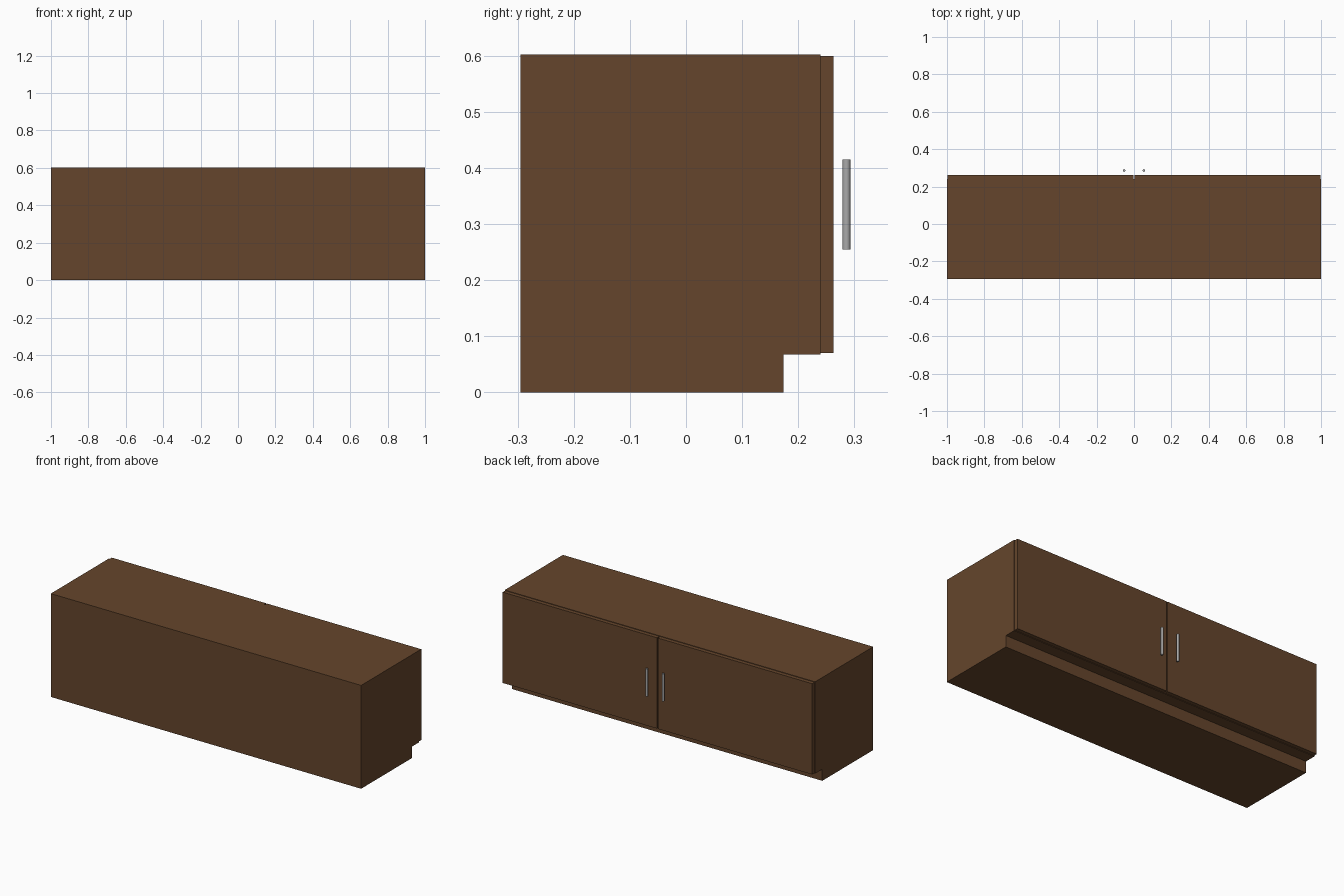
import bpy
import bmesh

cube = bpy.data.objects.get("Cube")
if cube:
    bpy.data.objects.remove(cube, do_unlink=True)


def make_material(name, rgb, metallic=0.0):
    mat = bpy.data.materials.new(name)
    mat.use_nodes = True
    mat.diffuse_color = (*rgb, 1)
    shader = next(n for n in mat.node_tree.nodes if n.type == 'BSDF_PRINCIPLED')
    shader.inputs["Base Color"].default_value = (*rgb, 1)
    return mat


def add_prism(name, profile, x0, x1, mat):
    """Extrude a (y, z) profile along x."""
    bm = bmesh.new()
    face = bm.faces.new([bm.verts.new((x0, y, z)) for y, z in profile])
    ext = bmesh.ops.extrude_face_region(bm, geom=[face])
    moved = [v for v in ext["geom"] if isinstance(v, bmesh.types.BMVert)]
    bmesh.ops.translate(bm, verts=moved, vec=(x1 - x0, 0, 0))
    bmesh.ops.recalc_face_normals(bm, faces=bm.faces)
    mesh = bpy.data.meshes.new(name)
    bm.to_mesh(mesh)
    bm.free()
    mesh.materials.append(mat)
    obj = bpy.data.objects.new(name, mesh)
    bpy.context.collection.objects.link(obj)
    return obj


wood = make_material("brown wood", (0.13, 0.06, 0.025))
metal = make_material("grey metal", (0.40, 0.40, 0.40))

BACK, KICK, CARCASS, DOOR = -0.295, 0.174, 0.24, 0.263
TOP, KICK_TOP, GAP = 0.602, 0.067, 0.003

# Carcass with a recessed toe kick below the doors
add_prism("carcass", [(BACK, 0), (KICK, 0), (KICK, KICK_TOP),
                      (CARCASS, KICK_TOP), (CARCASS, TOP), (BACK, TOP)],
          -1, 1, wood)

# Pair of doors with narrow reveals, each with a slim upright bar handle
door_profile = [(CARCASS, KICK_TOP + GAP), (DOOR, KICK_TOP + GAP),
                (DOOR, TOP - GAP), (CARCASS, TOP - GAP)]
for side, sign in (("left", 1), ("right", -1)):
    x0, x1 = sorted((sign * GAP, sign * (1 - GAP)))
    add_prism(side + "_door", door_profile, x0, x1, wood)

    bpy.ops.mesh.primitive_cylinder_add(vertices=16, radius=0.007, depth=0.16,
                                        location=(sign * 0.053, 0.286, 0.335))
    handle = bpy.context.object
    handle.name = side + "_handle"
    handle.data.materials.append(metal)
    bpy.ops.object.shade_smooth_by_angle()
